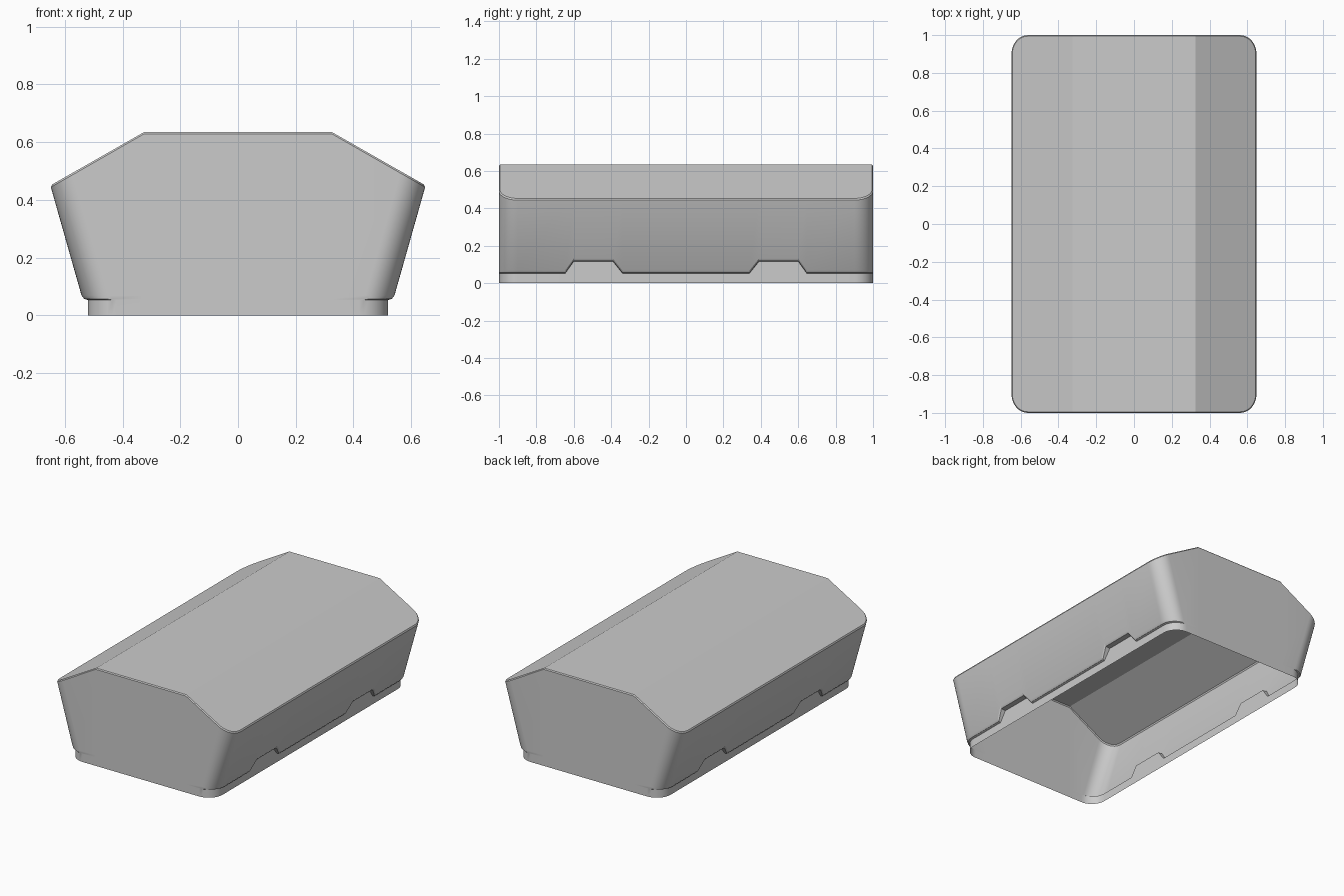
import bpy, bmesh, math

cube = bpy.data.objects.get("Cube")
if cube:
    bpy.data.objects.remove(cube, do_unlink=True)

# Main dimensions
RIM_X, EAVE_X, EAVE_Z = 0.52, 0.65, 0.45
RIDGE_X, TOP_Z, END_Y, R = 0.325, 0.635, 1.0, 0.1
STEP_Z, NOTCH_Z = 0.057, 0.12
LEAN = 0.283
PITCH = (TOP_Z - EAVE_Z) / (EAVE_X - RIDGE_X)
SOFT = 0.006


def wall_x(z):
    """Half width of the leaning side wall at a height."""
    return EAVE_X + LEAN * (z - EAVE_Z)


def roof_z(x):
    return min(TOP_Z, TOP_Z - (abs(x) - RIDGE_X) * PITCH)


def column(d, y, step, ny):
    """Points up the wall, for a plan position d inward from the side."""
    eave = EAVE_Z + PITCH * d / (1 + PITCH * LEAN)
    x_top = wall_x(eave) - d
    nx = 1 - d / R
    return [(RIM_X - d, y, 0),
            (RIM_X - d, y, step - 0.004),
            (wall_x(step) - 0.006 * nx - d, y, step),
            (wall_x(step + 0.012) - d, y, step + 0.012),
            (wall_x(eave - SOFT) - d, y, eave - SOFT),
            (x_top - SOFT * nx, y - SOFT * ny, roof_z(x_top - SOFT * nx))]


def ridge_column(x):
    zs = (0, STEP_Z - 0.004, STEP_Z, STEP_Z + 0.012, TOP_Z - SOFT)
    return [(x, END_Y, z) for z in zs] + [(x, END_Y - SOFT, TOP_Z)]


# One quarter of the outline, from mid side to ridge
quarter = []
for y, step in ((0.34, STEP_Z), (0.39, NOTCH_Z), (0.60, NOTCH_Z), (0.645, STEP_Z)):
    quarter.append(column(0, y, step, 0))
SEGMENTS = 10
for i in range(SEGMENTS + 1):
    a = math.pi / 2 * i / SEGMENTS
    quarter.append(column(R * (1 - math.cos(a)), END_Y - R + R * math.sin(a), STEP_Z, math.sin(a)))
quarter.append(ridge_column(RIDGE_X))


def mirrored(cols, sx, sy):
    return [[(x * sx, y * sy, z) for x, y, z in c] for c in cols]


outline = (quarter + mirrored(quarter, -1, 1)[::-1]
           + mirrored(quarter, -1, -1) + mirrored(quarter, 1, -1)[::-1])

# Walls: an open-bottomed shell with a stepped, notched rim
bm = bmesh.new()
cols = [[bm.verts.new(p) for p in c] for c in outline]
for a, b in zip(cols, cols[1:] + cols[:1]):
    for k in range(len(a) - 1):
        bm.faces.new((a[k], b[k], b[k + 1], a[k + 1]))

# Roof: two slopes and a flat top
eaves = [c[-1] for c in cols]
n = len(quarter)
right_slope = eaves[3 * n:] + eaves[:n]
left_slope = eaves[n:3 * n]
top = [eaves[n - 1], eaves[n], eaves[3 * n - 1], eaves[3 * n]]
for loop in (right_slope, left_slope, top):
    bm.faces.new(loop)
bm.normal_update()

mesh = bpy.data.meshes.new("housing_shell")
bm.to_mesh(mesh)
bm.free()
shell = bpy.data.objects.new("housing_shell", mesh)
bpy.context.collection.objects.link(shell)

# Plain grey finish
grey = bpy.data.materials.new("plain_grey")
grey.use_nodes = True
colour = (0.6, 0.6, 0.6, 1)
grey.diffuse_color = colour
grey.node_tree.nodes["Principled BSDF"].inputs["Base Color"].default_value = colour
mesh.materials.append(grey)

bpy.ops.object.select_all(action='DESELECT')
shell.select_set(True)
bpy.context.view_layer.objects.active = shell
bpy.ops.object.shade_smooth_by_angle(angle=math.radians(25))
